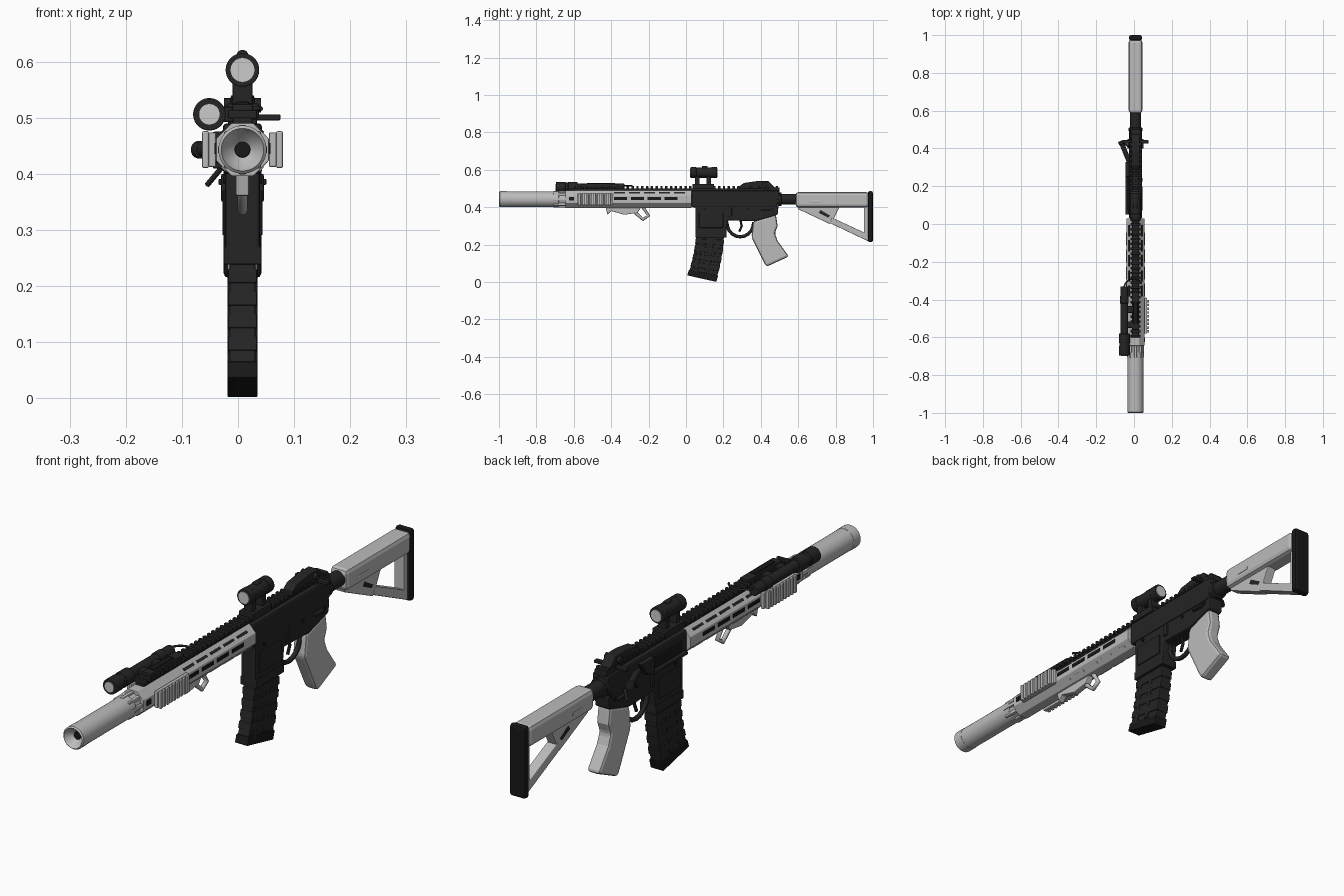
import bpy, bmesh
from math import cos, sin, pi, tau, radians

cube = bpy.data.objects.get("Cube")
if cube:
    bpy.data.objects.remove(cube, do_unlink=True)

CENTRE = .008      # middle plane of the body
AXIS = .443        # barrel height
MUZZLE = .043      # muzzle tube radius
LIGHT_X, LIGHT_Z = -.051, .506
OPTIC_Z = .585
SIDES = (-1, 1)


def material(name, value):
    mat = bpy.data.materials.new(name)
    mat.use_nodes = True
    colour = (value, value, value, 1)
    mat.diffuse_color = colour
    mat.node_tree.nodes["Principled BSDF"].inputs["Base Color"].default_value = colour
    return mat


GREY = material("light grey", .5)
BLACK = material("matte black", .018)
DARK = material("deep black", .009)
LENS = material("pale lens", .6)


def finish(name, bm, mat, bevel, smooth=False):
    """Turn a bmesh into a named, bevelled object."""
    bmesh.ops.recalc_face_normals(bm, faces=bm.faces)
    mesh = bpy.data.meshes.new(name)
    bm.to_mesh(mesh)
    bm.free()
    mesh.materials.append(mat)
    ob = bpy.data.objects.new(name, mesh)
    bpy.context.collection.objects.link(ob)
    if bevel:
        mod = ob.modifiers.new("bevel", 'BEVEL')
        mod.width, mod.segments, mod.limit_method = bevel, 2, 'ANGLE'
    if smooth:
        bpy.ops.object.select_all(action='DESELECT')
        ob.select_set(True)
        bpy.context.view_layer.objects.active = ob
        bpy.ops.object.shade_smooth_by_angle(angle=radians(35))
    return ob


def prism(name, mat, outline, half, x=CENTRE, bevel=.003):
    """Side outline of (y, z) points, widened across x."""
    bm = bmesh.new()
    face = bm.faces.new([bm.verts.new((x - half, y, z)) for y, z in outline])
    for item in bmesh.ops.extrude_face_region(bm, geom=[face])["geom"]:
        if isinstance(item, bmesh.types.BMVert):
            item.co.x = x + half
    return finish(name, bm, mat, bevel)


def slab(name, mat, y, length, z, height, half, x=CENTRE, bevel=.003):
    """Box starting at y and z."""
    far, top = y + length, z + height
    return prism(name, mat, [(y, z), (far, z), (far, top), (y, top)], half, x, bevel)


def lathe(name, mat, profile, x=CENTRE, z=AXIS, sides=32, bevel=0):
    """Profile of (y, radius) turned about a lengthwise axis."""
    bm = bmesh.new()
    angles = [tau * (i + .5) / sides for i in range(sides)]
    rings = [[bm.verts.new((x + r * cos(a), y, z + r * sin(a))) for a in angles] for y, r in profile]
    for near, far in zip(rings, rings[1:]):
        for i in range(sides):
            bm.faces.new((near[i - 1], near[i], far[i], far[i - 1]))
    bm.faces.new(rings[0])
    bm.faces.new(rings[-1])
    return finish(name, bm, mat, bevel, sides > 8)


def tube(name, mat, y, length, radius, x=CENTRE, z=AXIS, sides=32, bevel=.002):
    return lathe(name, mat, [(y, radius), (y + length, radius)], x, z, sides, bevel)


def rod(name, mat, points, radius):
    """Round bar through a path."""
    curve = bpy.data.curves.new(name, 'CURVE')
    curve.dimensions = '3D'
    curve.bevel_depth, curve.bevel_resolution, curve.use_fill_caps = radius, 2, True
    spline = curve.splines.new('POLY')
    spline.points.add(len(points) - 1)
    for point, place in zip(spline.points, points):
        point.co = (*place, 1)
    curve.materials.append(mat)
    ob = bpy.data.objects.new(name, curve)
    bpy.context.collection.objects.link(ob)


def repeat(ob, count, step):
    """Array along the length."""
    mod = ob.modifiers.new("array", 'ARRAY')
    mod.count, mod.use_relative_offset, mod.use_constant_offset = count, False, True
    mod.constant_offset_displace = (0, step, 0)


# Muzzle tube with dished cap
lathe("muzzle_cap", GREY, [(-.97, .014), (-.985, .03), (-1, .038), (-.995, MUZZLE), (-.957, MUZZLE)])
tube("muzzle_tube", GREY, -.96, .28, MUZZLE - .001)
tube("muzzle_neck", GREY, -.69, .05, .037)
tube("muzzle_bore", DARK, -.975, .01, .014)
for i in range(8):
    turn = tau * i / 8
    x, z = CENTRE + .037 * cos(turn), AXIS + .037 * sin(turn)
    slab("collar_lug", GREY, -.71, .07, z - .007, .014, .007, x)

# Octagonal handguard with slots and ribbed side panels
tube("handguard", GREY, -.645, .675, .051, sides=8)
for side in SIDES:
    wall = CENTRE + side * .0475
    repeat(slab("side_slot", DARK, -.385, .07, .44, .014, .002, wall, 0), 4, .09)
    slab("front_slot", DARK, -.625, .025, .435, .02, .002, wall, 0)
    for up, mat in zip(SIDES, (GREY, BLACK)):
        slot = slab("corner_slot", mat, -.385, .06, -.005, .01, .002, 0, 0)
        slot.location = (CENTRE + side * .0335, 0, AXIS + up * .0335)
        slot.rotation_euler.y = -side * up * pi / 4
        repeat(slot, 5, .08)
    slab("side_panel", GREY, -.58, .19, .412, .062, .007, CENTRE + side * .054)
    rib = slab("panel_rib", GREY, -.575, .013, .41, .066, .006, CENTRE + side * .066)
    repeat(rib, 9, .02)

# Toothed top rail
slab("top_rail", BLACK, -.6, 1.1, .484, .016, .018)
repeat(slab("rail_tooth", BLACK, -.6, .013, .498, .016, .026), 43, .0257)

# Weapon light with clamps, switch pad and cable
for name, y, length, radius in (("light_bezel", -.695, .05, .029), ("light_neck", -.65, .03, .026),
                                ("light_head", -.63, .05, .029), ("light_body", -.59, .26, .02),
                                ("light_tail", -.42, .04, .023)):
    tube(name, BLACK, y, length, radius, LIGHT_X, LIGHT_Z)
tube("light_lens", LENS, -.698, .008, .019, LIGHT_X, LIGHT_Z, bevel=0)
for y in (-.55, -.47):
    slab("light_clamp", BLACK, y, .035, .492, .026, .03, CENTRE - .03)
slab("switch_pad", BLACK, -.56, .2, .505, .019, .019)
slab("switch_button", DARK, -.53, .12, .52, .009, .012)
arc = [pi * i / 12 for i in range(11)]
rod("cable", BLACK, [(CENTRE - .01 - .05 * cos(a), -.34 + .05 * sin(a), LIGHT_Z + .01) for a in arc], .004)

# Angled foregrip with a rear hook
prism("foregrip", GREY, [(-.43, .4), (-.42, .36), (-.4, .38), (-.33, .36), (-.26, .37), (-.24, .4)], .012)
hook = [(-.27, .37), (-.23, .335), (-.2, .355), (-.23, .4)]
rod("foregrip_hook", GREY, [(CENTRE, y, z) for y, z in hook], .009)

# Upper receiver with port, deflector and charging handle
prism("upper_receiver", BLACK, [(.03, .4), (.03, .49), (.5, .49), (.5, .44), (.48, .4)], .035, bevel=.007)
slab("port_door", DARK, .07, .18, .42, .042, .004, -.03)
slab("port_hinge", BLACK, .05, .21, .409, .011, .009, -.036)
prism("case_deflector", BLACK, [(.25, .42), (.29, .42), (.33, .475), (.25, .475)], .011, -.034)
for name, y, length, radius in (("assist_body", -.06, .11, .013), ("assist_button", .05, .02, .016)):
    assist = tube(name, BLACK, y, length, radius, 0, 0, 16)
    assist.location = (-.044, .375, AXIS)
    assist.rotation_euler.z = radians(22)
slab("charging_handle", BLACK, .42, .08, .486, .02, .026)
slab("handle_latch", BLACK, .425, .02, .495, .011, .068)

# Lower receiver, magazine well and controls
prism("lower_receiver", BLACK, [(.05, .41), (.05, .26), (.215, .26), (.225, .33), (.37, .325),
                                (.49, .36), (.495, .41)], .031, bevel=.006)
slab("well_flare", BLACK, .05, .167, .238, .032, .034)
for side in SIDES:
    wall = CENTRE + side * .033
    slab("well_panel", BLACK, .07, .13, .29, .08, .003, wall)
    slab("bolt_catch", BLACK, .225, .02, .35, .05, .005, wall)
    slab("selector", BLACK, .4, .05, .38, .011, .01, wall)
    for y in (.1, .33, .46):
        rod("pin", DARK, [(CENTRE, y, .39), (wall + side * .002, y, .39)], .007)
rod("safety_lever", BLACK, [(-.03, .41, .41), (-.055, .43, .38)], .005)
arc = [pi * i / 10 for i in range(11)]
rod("trigger_guard", BLACK, [(CENTRE, .29 - .072 * cos(a), .32 - .078 * sin(a)) for a in arc], .009)
rod("trigger", DARK, [(CENTRE, .29, .335), (CENTRE, .298, .3), (CENTRE, .285, .27)], .006)

# Curved magazine with ribs
def magazine_slice(name, mat, low, height, half, grow, steps):
    front, back = [], []
    for i in range(steps + 1):
        z = low + height * i / steps
        drop = (.265 - z) / .23
        y = .056 - .012 * drop - .034 * drop * drop
        front.append((y - grow, z))
        back.append((y + .148 + grow, z - .035 * drop))
    prism(name, mat, front + back[::-1], half)


magazine_slice("magazine", BLACK, .05, .21, .023, 0, 6)
magazine_slice("magazine_base", DARK, .036, .03, .027, .004, 1)
for i in range(4):
    magazine_slice("magazine_rib", BLACK, .085 + .04 * i, .026, .026, .002, 2)
for y in (.04, .1):
    prism("magazine_spine", BLACK, [(y, .05), (y + .02, .05), (y + .05, .23), (y + .03, .23)], .027)

# Rear grip
prism("rear_grip", GREY, [(.36, .325), (.48, .365), (.49, .3), (.475, .26), (.49, .22), (.55, .137),
                          (.43, .082), (.414, .11), (.35, .24)], .027, bevel=.012)

# Buffer tube and shoulder stock
tube("castle_nut", BLACK, .49, .02, .036)
tube("buffer_tube", BLACK, .5, .1, .029)
slab("stock_tube", GREY, .585, .393, .4, .081, .036, bevel=.016)
prism("stock_web", GREY, [(.59, .42), (.6, .39), (.77, .31), (.79, .34), (.83, .42)], .019)
prism("stock_strut", GREY, [(.77, .315), (.975, .218), (.975, .255), (.78, .345)], .021)
slab("stock_post", GREY, .952, .025, .23, .19, .021)
for side in SIDES:
    slab("stock_socket", GREY, .66, .06, .425, .012, .003, CENTRE + side * .035)
    prism("web_slot", BLACK, [(.71, .37), (.76, .345), (.77, .355), (.72, .385)], .001, CENTRE + side * .019, 0)
slab("butt_pad", DARK, .972, .028, .214, .272, .034, bevel=.01)

# Optic on a two-legged mount
tube("optic_body", BLACK, .03, .13, .028, z=OPTIC_Z)
for y in (.025, .135):
    tube("optic_rim", BLACK, y, .03, .03, z=OPTIC_Z)
for y in (.022, .163):
    tube("optic_lens", LENS, y, .005, .022, z=OPTIC_Z, bevel=0)
tube("optic_dial", BLACK, .085, .03, .011, z=OPTIC_Z + .025, sides=12)
for y in (.048, .11):
    slab("optic_leg", BLACK, y, .024, .51, .055, .018)
slab("optic_clamp", BLACK, .035, .115, .497, .028, .029)

# Folded rear sight
prism("rear_sight", BLACK, [(.27, .5), (.31, .53), (.38, .54), (.44, .54), (.48, .5)], .021)
rod("sight_dial", BLACK, [(CENTRE - .033, .42, .522), (CENTRE + .033, .42, .522)], .013)
